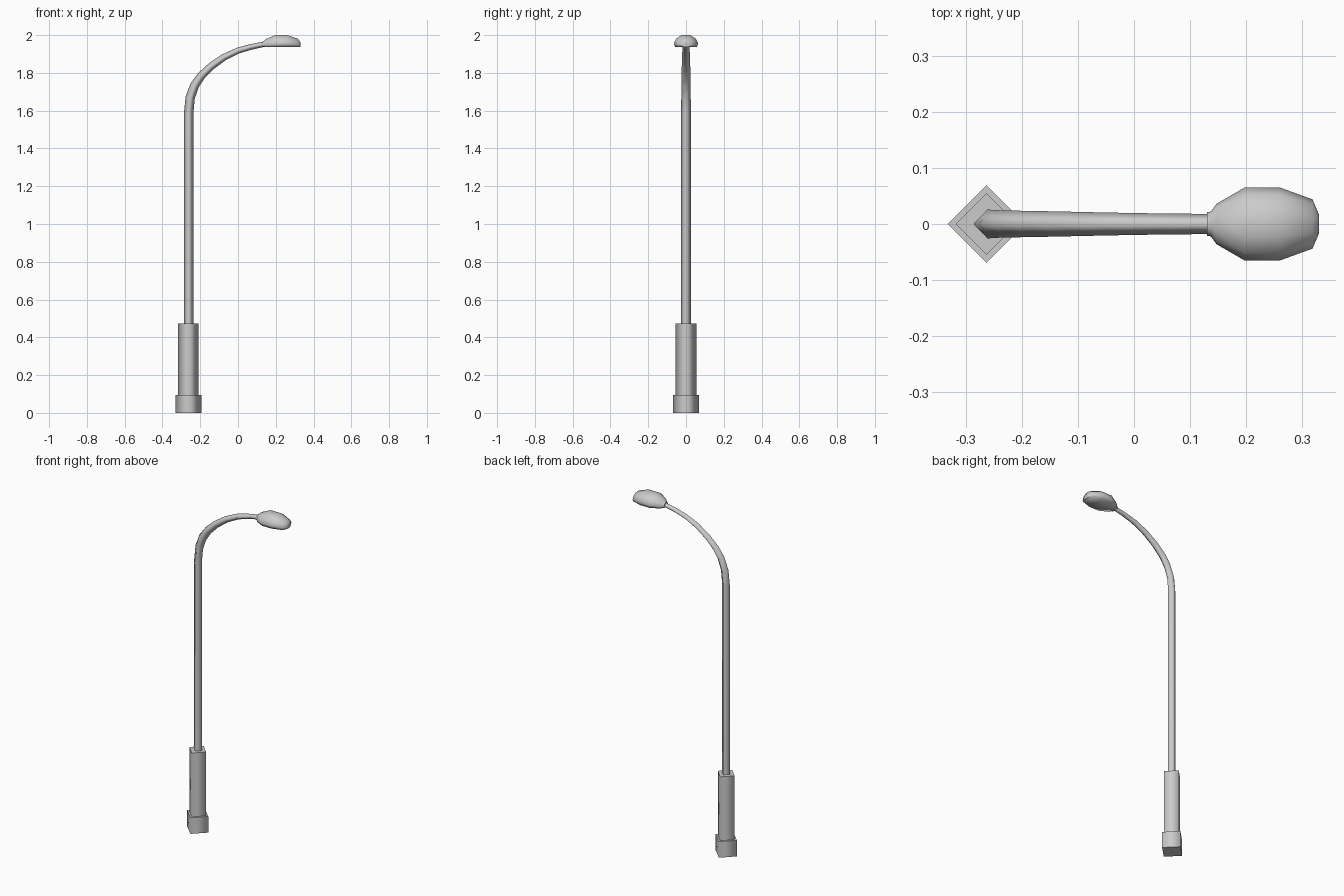
import bpy, bmesh
from mathutils import Vector

if "Cube" in bpy.data.objects:
    bpy.data.objects.remove(bpy.data.objects["Cube"])


def loft(name, rings):
    """Skin closed rings of points; smooth sides, flat end caps."""
    bm = bmesh.new()
    vs = [[bm.verts.new(p) for p in ring] for ring in rings]
    n = len(vs[0])
    for a, b in zip(vs, vs[1:]):
        for i in range(n):
            j = (i + 1) % n
            bm.faces.new((a[i], a[j], b[j], b[i])).smooth = True
    bm.faces.new(vs[0])
    bm.faces.new(vs[-1])
    bmesh.ops.recalc_face_normals(bm, faces=bm.faces[:])
    mesh = bpy.data.meshes.new(name)
    bm.to_mesh(mesh)
    bm.free()
    obj = bpy.data.objects.new(name, mesh)
    bpy.context.collection.objects.link(obj)
    return obj


PX = -0.263  # post axis


def diamond(r, z):
    return [(PX + r, 0, z), (PX, r, z), (PX - r, 0, z), (PX, -r, z)]


# Square footing and sleeve, turned 45 degrees
loft("base_footing", [diamond(0.069, 0), diamond(0.069, 0.095)])
loft("base_sleeve", [diamond(0.055, 0.09), diamond(0.055, 0.472)])

# Four-sided pole with tapering curved arm: x, z, in-plane radius, y radius
path = [(PX + 0.002, 0.46, 0.025, 0.026), (PX + 0.002, 1.59, 0.025, 0.026),
        (-0.253, 1.67, 0.025, 0.025), (-0.229, 1.735, 0.024, 0.024),
        (-0.194, 1.785, 0.022, 0.0235), (-0.142, 1.835, 0.020, 0.0225),
        (-0.075, 1.882, 0.018, 0.021), (0.0, 1.918, 0.016, 0.0195),
        (0.07, 1.938, 0.015, 0.0185), (0.14, 1.952, 0.014, 0.018)]
rings = []
for i, (x, z, r, w) in enumerate(path):
    a, b = path[max(i - 1, 0)], path[min(i + 1, len(path) - 1)]
    t = Vector((b[0] - a[0], 0, b[1] - a[1])).normalized()
    if i < 2:
        t = Vector((0, 0, 1))
    nrm = Vector((t.z, 0, -t.x)) * r
    c, side = Vector((x, 0, z)), Vector((0, w, 0))
    rings.append([c + nrm, c + side, c - nrm, c - side])
loft("pole_and_arm", rings)

# Lamp head: x, half width, bottom z, top z
stations = [(0.130, 0.021, 1.940, 1.967), (0.137, 0.022, 1.940, 1.969),
            (0.147, 0.036, 1.938, 1.979), (0.197, 0.065, 1.938, 2.0),
            (0.260, 0.065, 1.938, 2.0), (0.318, 0.044, 1.938, 1.981),
            (0.330, 0.016, 1.938, 1.962)]
section = [(0.88, 0), (1, 0.3), (0.8, 0.7), (0.35, 1)]
section += [(-y, z) for y, z in reversed(section)]
loft("lamp_head", [[(x, w * y, lo + (hi - lo) * z) for y, z in section]
                   for x, w, lo, hi in stations])
